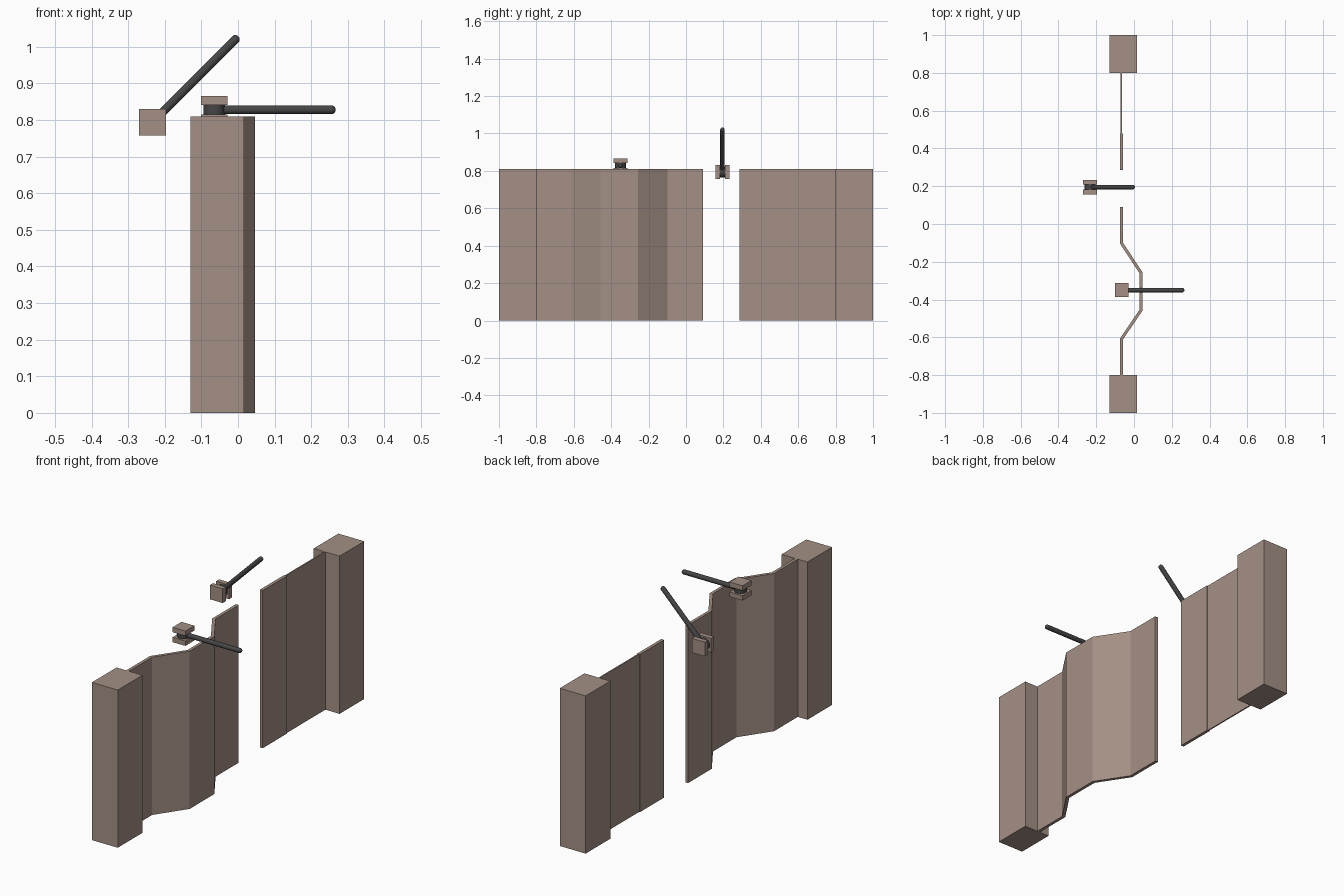
import bpy, bmesh, math
from mathutils import Matrix, Vector

if "Cube" in bpy.data.objects:
    bpy.data.objects.remove(bpy.data.objects["Cube"])

HEIGHT = 0.81
WALL_X = -0.067


def material(name, color):
    m = bpy.data.materials.new(name)
    m.diffuse_color = (*color, 1)
    m.use_nodes = True
    m.node_tree.nodes["Principled BSDF"].inputs["Base Color"].default_value = m.diffuse_color
    return m


BROWN = material("brown", (0.37, 0.28, 0.235))
DARK = material("dark", (0.06, 0.06, 0.06))


def finish(bm, name, mat, matrix=Matrix()):
    bmesh.ops.recalc_face_normals(bm, faces=bm.faces)
    mesh = bpy.data.meshes.new(name)
    bm.to_mesh(mesh)
    bm.free()
    mesh.materials.append(mat)
    ob = bpy.data.objects.new(name, mesh)
    ob.matrix_world = matrix
    bpy.context.collection.objects.link(ob)
    return ob


def box(name, center, size, mat, frame=Matrix()):
    bm = bmesh.new()
    bmesh.ops.create_cube(bm, size=1, matrix=Matrix.Translation(center) @ Matrix.Diagonal((*size, 1)))
    return finish(bm, name, mat, frame)


def panel(name, path, thickness):
    """Upright sheet following a plan-view path, thickened about its centre."""
    bm = bmesh.new()
    rows = [[bm.verts.new((x, y, z)) for z in (0, HEIGHT)] for x, y in path]
    for a, b in zip(rows, rows[1:]):
        bm.faces.new((a[0], b[0], b[1], a[1]))
    ob = finish(bm, name, BROWN)
    mod = ob.modifiers.new("thickness", 'SOLIDIFY')
    mod.thickness = thickness
    mod.offset = 0
    mod.use_even_offset = True


def smooth(ob):
    for o in bpy.context.selected_objects:
        o.select_set(False)
    ob.select_set(True)
    bpy.context.view_layer.objects.active = ob
    bpy.ops.object.shade_smooth_by_angle(angle=math.radians(35))


def lever(prefix, frame, angle):
    """Two square plates around a round hub, with a round-tipped arm."""
    for s, side in ((-1, "inner"), (1, "outer")):
        box(f"{prefix}_{side}_plate", (0, 0, s * 0.0255), (0.073, 0.073, 0.025), BROWN, frame)
    bm = bmesh.new()
    bmesh.ops.create_cone(bm, cap_ends=True, segments=32, radius1=0.029, radius2=0.029, depth=0.028)
    smooth(finish(bm, f"{prefix}_hub", DARK, frame))
    # arm: sphere with its lower half pulled back to the hub
    length, radius = 0.32, 0.012
    bm = bmesh.new()
    bmesh.ops.create_cone(bm, cap_ends=True, segments=24, radius1=radius, radius2=radius, depth=length,
                          matrix=Matrix.Translation((0, 0, length / 2)))
    top = [f for f in bm.faces if f.calc_center_median().z > length - 0.001]
    for i in range(1, 6):
        t = math.radians(90 * i / 6)
        top = bmesh.ops.inset_region(bm, faces=top, thickness=0.0001)and top
        for v in top[0].verts:
            d = Vector((v.co.x, v.co.y, 0)).normalized() * radius * math.cos(t)
            v.co = (d.x, d.y, length + radius * math.sin(t))
    turn = Matrix.Rotation(angle, 4, 'Z') @ Matrix.Rotation(math.pi / 2, 4, 'Y')
    smooth(finish(bm, f"{prefix}_arm", DARK, frame @ turn))


# End posts
for s, side in ((-1, "front"), (1, "back")):
    box(f"{side}_post", (-0.0565, s * 0.9, HEIGHT / 2), (0.147, 0.2, HEIGHT), BROWN)

# Wall panels
panel("bent_panel", [(WALL_X, -0.8), (WALL_X, -0.61), (0.038, -0.455), (0.038, -0.26),
                     (WALL_X, -0.1), (WALL_X, 0.09)], 0.016)
panel("short_panel", [(WALL_X, 0.285), (WALL_X, 0.48)], 0.016)
panel("thin_panel", [(WALL_X, 0.48), (WALL_X, 0.8)], 0.007)

# Levers: one lying flat on the bent panel, one raised over the gap
lever("flat_lever", Matrix.Translation((-0.065, -0.35, 0.828)), 0)
lever("raised_lever", Matrix.Translation((-0.2335, 0.195, 0.794)) @ Matrix.Rotation(math.pi / 2, 4, 'X'),
      math.pi / 4)
